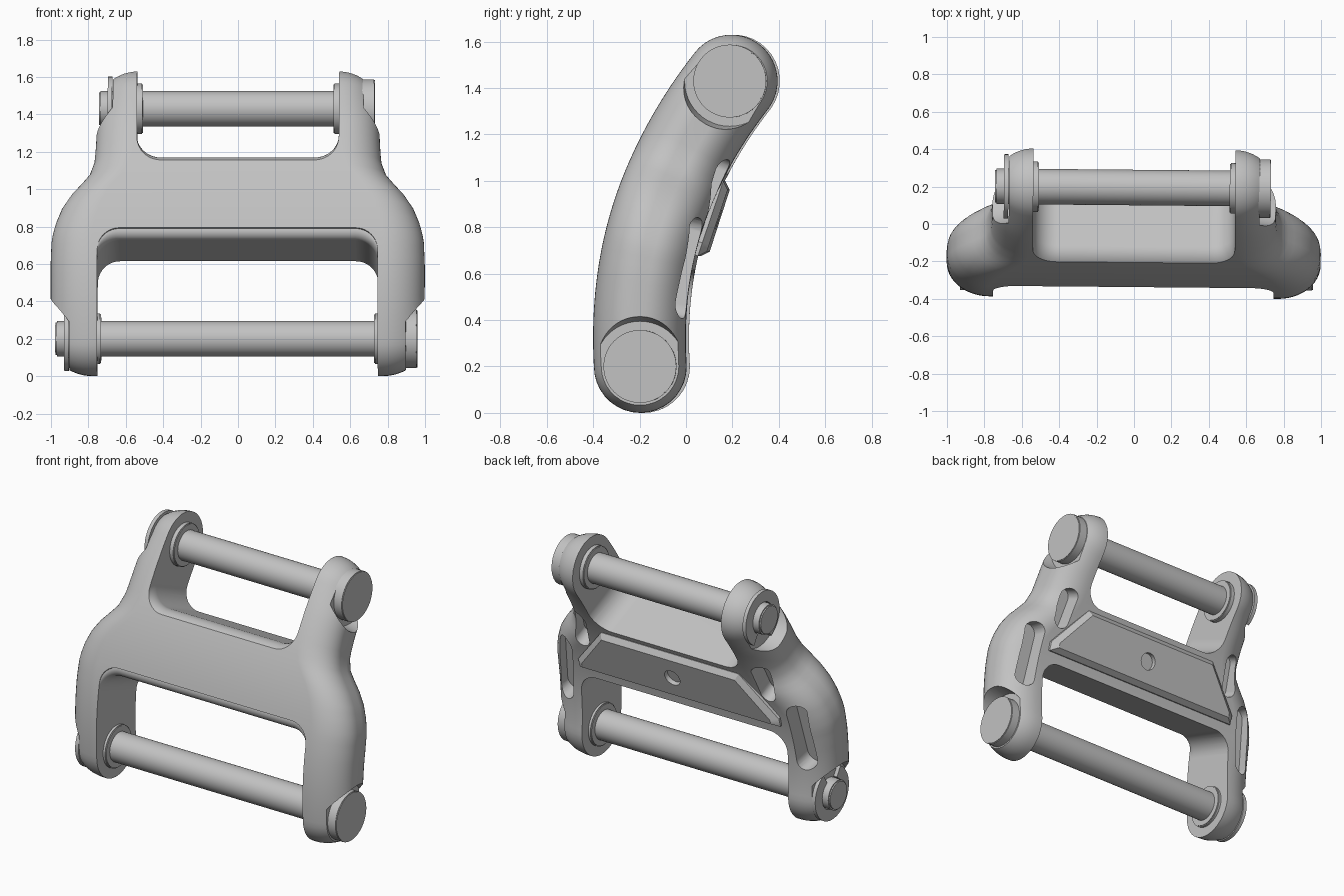
import bpy, bmesh
from math import sin, cos, asin, pi, radians
from mathutils import Matrix, Vector

if "Cube" in bpy.data.objects:
    bpy.data.objects.remove(bpy.data.objects["Cube"])

steel = bpy.data.materials.new("grey_steel")
steel.use_nodes = True
GREY = (0.54, 0.54, 0.54, 1)
steel.diffuse_color = GREY
steel.node_tree.nodes["Principled BSDF"].inputs["Base Color"].default_value = GREY

R = 2.135                       # radius of the link's curve
LOW, HIGH = (-0.19, 0.2), (0.195, 1.43)   # pin centres (y, z)
parts = []


def finish(name, bm):
    bmesh.ops.remove_doubles(bm, verts=bm.verts, dist=1e-5)
    bmesh.ops.recalc_face_normals(bm, faces=bm.faces)
    me = bpy.data.meshes.new(name)
    bm.to_mesh(me)
    bm.free()
    ob = bpy.data.objects.new(name, me)
    bpy.context.collection.objects.link(ob)
    me.materials.append(steel)
    return ob


def smooth(ob):
    bpy.ops.object.select_all(action='DESELECT')
    ob.select_set(True)
    bpy.context.view_layer.objects.active = ob
    bpy.ops.object.shade_smooth_by_angle(angle=radians(32))
    ob.modifiers.new("even_shading", 'WEIGHTED_NORMAL').keep_sharp = True
    parts.append(ob)


def cut(ob, cutters):
    for c in cutters:
        m = ob.modifiers.new("cut", 'BOOLEAN')
        m.operation, m.solver, m.object = 'DIFFERENCE', 'EXACT', c
    dg = bpy.context.evaluated_depsgraph_get()
    me = bpy.data.meshes.new_from_object(ob.evaluated_get(dg))
    ob.modifiers.clear()
    ob.data = me
    for c in cutters:
        bpy.data.objects.remove(c)


def arc(cx, cy, rx, a0, a1, n=10, ry=None):
    angles = [radians(a0 + (a1 - a0) * i / n) for i in range(n + 1)]
    return [(cx + rx * cos(t), cy + (ry or rx) * sin(t)) for t in angles]


def back_frame(y, z, tilt):
    """Axes: across, up along the link, out of the back."""
    s, c = sin(tilt), cos(tilt)
    return Vector((0, y, z)), Vector((1, 0, 0)), Vector((0, s, c)), Vector((0, c, -s))


def loft(name, frame, layers):
    """Solid through outlines of equal length, each at its own depth."""
    o, u, v, n = frame
    bm = bmesh.new()
    rings = [[bm.verts.new(o + u * x + v * y + n * d) for x, y in pts] for d, pts in layers]
    bm.faces.new(rings[0])
    bm.faces.new(rings[-1])
    for a, b in zip(rings, rings[1:]):
        for i in range(len(a)):
            j = (i + 1) % len(a)
            bm.faces.new((a[i], a[j], b[j], b[i]))
    return finish(name, bm)


def cyl(name, x0, x1, r, centre, r2=None, bevel=0):
    bm = bmesh.new()
    m = Matrix.Translation(((x0 + x1) / 2, *centre)) @ Matrix.Rotation(pi / 2, 4, 'Y')
    bmesh.ops.create_cone(bm, cap_ends=True, segments=48, radius1=r, radius2=r2 or r,
                          depth=x1 - x0, matrix=m)
    if bevel:
        rim = [e for e in bm.edges if any(len(f.verts) > 4 for f in e.link_faces)]
        bmesh.ops.bevel(bm, geom=rim, offset=bevel, segments=2, affect='EDGES')
    return finish(name, bm)


# Body: rounded section swept up the curve, with revolved round ends
WIDTHS = [(.2, 1), (.6, 1), (.72, .995), (.8, .975), (.88, .94), (.95, .89), (1, .84),
          (1.05, .795), (1.12, .767), (1.2, .76), (1.3, .755), (1.43, .73)]


def half_width(z):
    for (z0, w0), (z1, w1) in zip(WIDTHS, WIDTHS[1:]):
        if z <= z1:
            return w0 + (w1 - w0) * (z - z0) / (z1 - z0)
    return WIDTHS[-1][1]


def body_mesh():
    bm = bmesh.new()
    rings = []
    top = asin((HIGH[1] - LOW[1]) / R)
    stations = [(0, -pi / 2 + pi / 2 * i / 9) for i in range(9)]
    stations += [(top * i / 36, 0) for i in range(37)]
    stations += [(top, pi / 2 * i / 9) for i in range(1, 10)]
    for a, phi in stations:
        k = a / top
        z = LOW[1] + R * sin(a)
        w, t, rx, ry = half_width(z), 0.2, 0.23 - 0.035 * k, 0.185 - 0.03 * k
        o, u, v, n = back_frame(LOW[0] + R * (1 - cos(a)) - 0.025 * sin(pi * k), z, a)
        sec = arc(w - rx, t - ry, rx, 0, 90, 12, ry)
        sec += [(-x, h) for x, h in sec[::-1]]
        sec += [(x, -h) for x, h in sec[::-1]]
        rings.append([bm.verts.new(o + u * x + n * h * cos(phi) + v * abs(h) * sin(phi))
                      for x, h in sec])
    for p, q in zip(rings, rings[1:]):
        for i in range(len(p)):
            j = (i + 1) % len(p)
            bm.faces.new((p[i], p[j], q[j], q[i]))
    bmesh.ops.remove_doubles(bm, verts=bm.verts, dist=1e-5)
    bmesh.ops.dissolve_degenerate(bm, edges=bm.edges, dist=1e-5)
    return finish("link_body", bm)


def u_shape(half, r, s, drop):
    pts = arc(r - half, r, r, 180, 270) + arc(half - r, r, r, 270, 360)
    return [(x, s * (y - drop)) for x, y in [(-half, 1), *pts, (half, 1)]]


def opening(name, frame, half, r, s, soft, front):
    """Cutter for a rounded gap whose front edge is softened."""
    layers = [(-.9, u_shape(half, r, s, soft))]
    for i in range(9):
        t = pi / 2 * i / 8
        layers.append((front + soft * (1 - cos(t)), u_shape(half, r, s, soft * (1 - sin(t)))))
    return loft(name, frame, layers + [(.9, u_shape(half, r, s, 0))])


def slot(x0, z0, x1, z1, r):
    """Round-ended pocket in the back of an arm."""
    zm, lean, mid = (z0 + z1) / 2, (x1 - x0) / 2, (x0 + x1) / 2
    a = asin((zm - LOW[1]) / R)
    h = (z1 - z0) / 2 / cos(a) - r
    pts = arc(mid + lean, h, r, 0, 180) + arc(mid - lean, -h, r, 180, 360)
    frame = back_frame(LOW[0] + R * (1 - cos(a)) - 0.02, zm, a)
    return loft("slot_cutter", frame, [(0.095, pts), (0.4, pts)])


body = body_mesh()
cutters = [opening("window_cutter", back_frame(-.16, .681, .33), .75, .12, -1, .05, -.19),
           opening("notch_cutter", back_frame(-.03, 1.122, .42), .54, .13, 1, .1, -.195)]
for s in (-1, 1):
    cutters += [slot(s * .872, .45, s * .84, .88, .06),
                slot(s * .675, .92, s * .655, 1.165, .052)]
    for x, c in ((.9, LOW), (.67, HIGH)):
        ends = sorted((s * x, s * (x + .2)))
        radii = (.195, .235) if s > 0 else (.235, .195)
        cutters.append(cyl("seat_cutter", *ends, radii[0], c, r2=radii[1]))
cut(body, cutters)
smooth(body)

# Back plate with chamfered rim and a centre hole
plate_frame = back_frame(.14, .828, .32)
right_edge = [(.5, .17), (.73, -.11), (.73, -.17)]
inner_edge = [(.485, .14), (.685, -.11), (.685, -.14)]
outline, inner = ([*e, *[(-x, y) for x, y in e[::-1]]] for e in (right_edge, inner_edge))
plate = loft("back_plate", plate_frame, [(-.09, outline), (-.03, outline), (0, inner)])
hole = arc(0, 0, .055, 0, 345, 23)
cut(plate, [loft("hole_cutter", plate_frame, [(-.03, hole), (.1, hole)])])
smooth(plate)

# Pins, heads, inner collars and spring clips
SIDE = (Vector((0, 1, 0)), Vector((0, 0, 1)), Vector((1, 0, 0)))
for label, c, seat, collar in (("lower", LOW, .9, .73), ("upper", HIGH, .67, .51)):
    smooth(cyl(label + "_pin", -seat - .075, seat, .095, c, bevel=.008))
    smooth(cyl(label + "_pin_head", seat - .02, seat + .06, .157, c, bevel=.004))
    for s, side in ((1, "left"), (-1, "right")):
        x0, x1 = sorted((s * collar, s * (collar + .05)))
        smooth(cyl(f"{label}_{side}_collar", x0, x1, .135, c, bevel=.005))
    ring = arc(0, 0, .172, -60, 240, 36) + arc(0, 0, .1, 240, -60, 36)
    if label == "lower":
        ring = [(y, -z) for y, z in ring]
    frame = (Vector((-seat - .015, *c)), *SIDE)
    smooth(loft(label + "_clip", frame, [(-.012, ring), (.012, ring)]))

# The whole link sits turned by a hair about the vertical
for ob in parts:
    ob.matrix_world = Matrix.Rotation(-.009, 4, 'Z') @ ob.matrix_world
